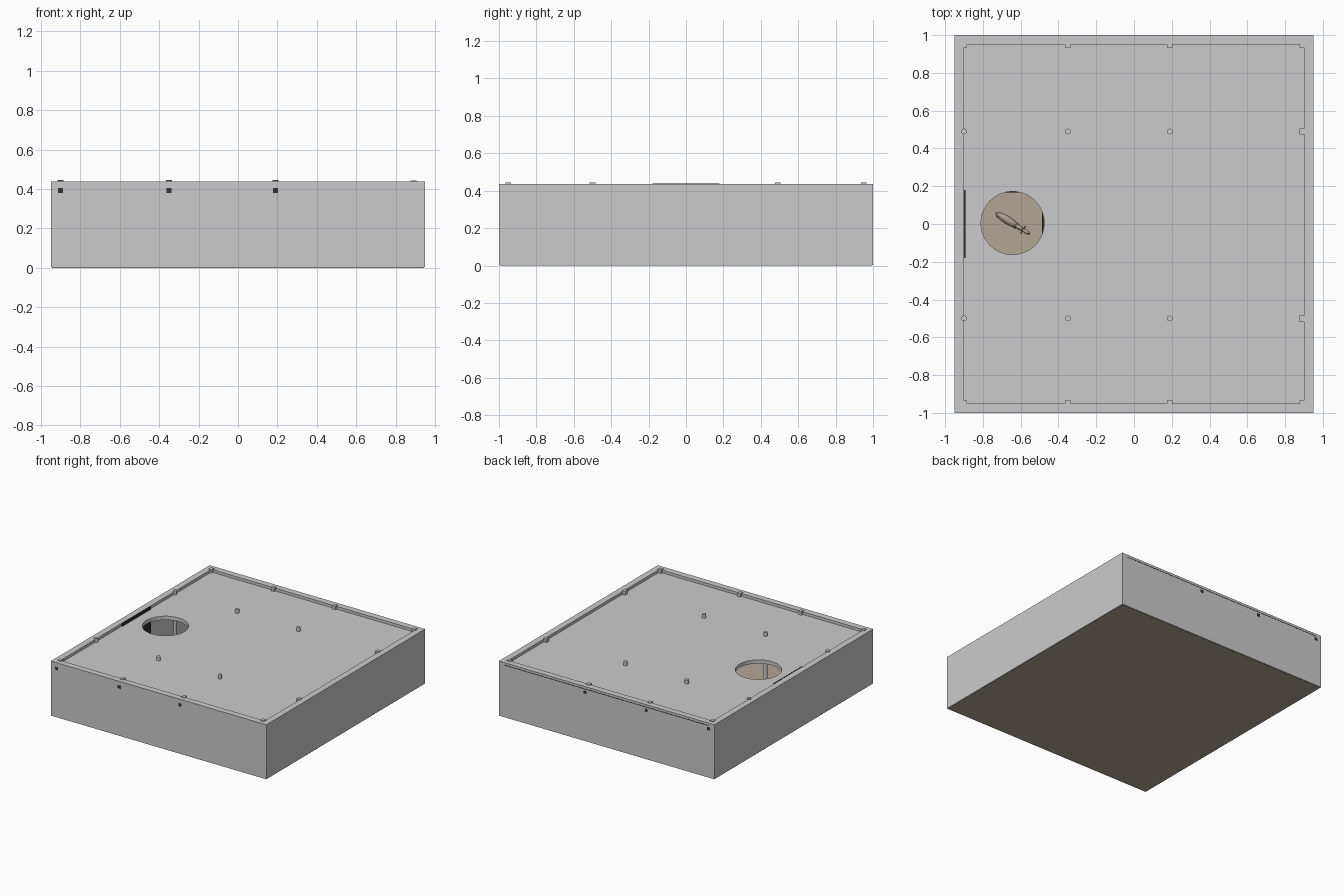
import bpy, bmesh, math
from mathutils import Vector, Matrix

if "Cube" in bpy.data.objects:
    bpy.data.objects.remove(bpy.data.objects["Cube"])


def material(name, rgb):
    m = bpy.data.materials.new(name)
    m.diffuse_color = (*rgb, 1)
    m.use_nodes = True
    m.node_tree.nodes["Principled BSDF"].inputs["Base Color"].default_value = m.diffuse_color
    return m


GREY = material("concrete_grey", (0.6, 0.6, 0.6))
TAN = material("floor_tan", (0.45, 0.38, 0.30))
DARK = material("dark_metal", (0.03, 0.03, 0.03))


def finish(name, bm, mat):
    bmesh.ops.recalc_face_normals(bm, faces=bm.faces)
    me = bpy.data.meshes.new(name)
    bm.to_mesh(me)
    bm.free()
    me.materials.append(mat)
    ob = bpy.data.objects.new(name, me)
    bpy.context.collection.objects.link(ob)
    return ob


def box(name, lo, hi, mat):
    lo, hi = Vector(lo), Vector(hi)
    bm = bmesh.new()
    m = Matrix.Translation((lo + hi) / 2) @ Matrix.Diagonal((*(hi - lo), 1))
    bmesh.ops.create_cube(bm, size=1, matrix=m)
    return finish(name, bm, mat)


def cylinder(name, x, y, z0, z1, r, mat, sides=24):
    bm = bmesh.new()
    bmesh.ops.create_cone(bm, cap_ends=True, segments=sides, radius1=r, radius2=r,
                          depth=z1 - z0, matrix=Matrix.Translation((x, y, (z0 + z1) / 2)))
    return finish(name, bm, mat)


def loft(name, rings, mat, closed=False):
    """Bridge rings of equal length; closed joins the last ring to the first."""
    bm = bmesh.new()
    rows = [[bm.verts.new(p) for p in r] for r in rings]
    n = len(rows[0])
    for k in range(len(rows) if closed else len(rows) - 1):
        a, b = rows[k], rows[(k + 1) % len(rows)]
        for i in range(n):
            bm.faces.new((a[i], a[(i + 1) % n], b[(i + 1) % n], b[i]))
    return finish(name, bm, mat)


def rect(hx, hy, z):
    return [(-hx, -hy, z), (hx, -hy, z), (hx, hy, z), (-hx, hy, z)]


# Floor slab and the four outer walls with their raised parapet
box("floor", (-0.945, -0.995, 0), (0.945, 0.995, 0.02), TAN)
TOP = 0.437
loft("outer_walls", [rect(.95, 1, .003), rect(.95, 1, TOP),
                     rect(.9, .95, TOP), rect(.9, .95, .003)], GREY, closed=True)

# Recessed roof slab with a round opening: rectangle perimeter bridged to circle
HX, HY, HR, N = -0.643, 0.005, 0.167, 64
RX, RY = 0.9, 0.95
angles = [2 * math.pi * i / N for i in range(N)]
angles += [math.atan2(sy * RY - HY, sx * RX - HX) % (2 * math.pi)
           for sx in (-1, 1) for sy in (-1, 1)]
angles.sort()


def roof_edge(a, z):
    c, s = math.cos(a), math.sin(a)
    tx = ((RX if c > 0 else -RX) - HX) / c if abs(c) > 1e-9 else 1e9
    ty = ((RY if s > 0 else -RY) - HY) / s if abs(s) > 1e-9 else 1e9
    t = min(tx, ty)
    return (HX + c * t, HY + s * t, z)


def hole(z):
    return [(HX + HR * math.cos(a), HY + HR * math.sin(a), z) for a in angles]


Z0, Z1 = 0.385, 0.415
loft("roof", [hole(Z0), hole(Z1), [roof_edge(a, Z1) for a in angles],
              [roof_edge(a, Z0) for a in angles]], GREY, closed=True)

# Columns poking through the roof: square on the outer lines, round inside
for x in (-0.9, -0.35, 0.19, 0.89):
    for y in (-0.95, -0.5, 0.49, 0.95):
        if abs(y) > 0.9 or x > 0.8:
            box("square_column", (x - .015, y - .015, .02), (x + .015, y + .015, .443), GREY)
        else:
            cylinder("round_column", x, y, 0.02, 0.445, 0.015, GREY)

# Dark beams whose ends show on the front and back walls
for x in (-0.9, -0.35, 0.19):
    box("roof_beam", (x - .0125, -1.001, .38), (x + .0125, 1.001, .404), DARK)

# Thin dark strip along the back wall, and the dark panel inside the left wall
box("back_strip", (-0.9, 0.99, 0.415), (0.9, 1.001, 0.42), DARK)
box("left_panel", (-0.903, -0.18, 0.02), (-0.893, 0.18, 0.438), DARK)

# Low dark panels just peeking into the opening
box("low_panel_back", (-0.69, 0.167, 0.02), (-0.60, 0.177, 0.06), DARK)
box("low_panel_right", (-0.486, -0.05, 0.02), (-0.476, 0.06, 0.06), DARK)

# Small four-legged animal standing on the floor under the opening
turn = Matrix.Translation((-0.645, 0.005, 0)) @ Matrix.Rotation(math.radians(-32), 4, 'Z')


def blob(name, centre, size):
    bm = bmesh.new()
    m = turn @ Matrix.Translation(centre) @ Matrix.Diagonal((*size, 1))
    bmesh.ops.create_uvsphere(bm, u_segments=12, v_segments=8, radius=1, matrix=m)
    return finish(name, bm, TAN)


blob("animal_body", (-0.03, 0, 0.085), (0.075, 0.022, 0.028))
blob("animal_neck", (0.045, 0, 0.1), (0.03, 0.013, 0.02))
blob("animal_head", (0.085, 0, 0.115), (0.026, 0.011, 0.013))
for side in (-1, 1):
    blob("animal_ear", (0.068, side * 0.016, 0.128), (0.004, 0.01, 0.006))
    for x in (-0.08, 0.025):
        blob("animal_leg", (x, side * 0.012, 0.05), (0.008, 0.006, 0.035))
